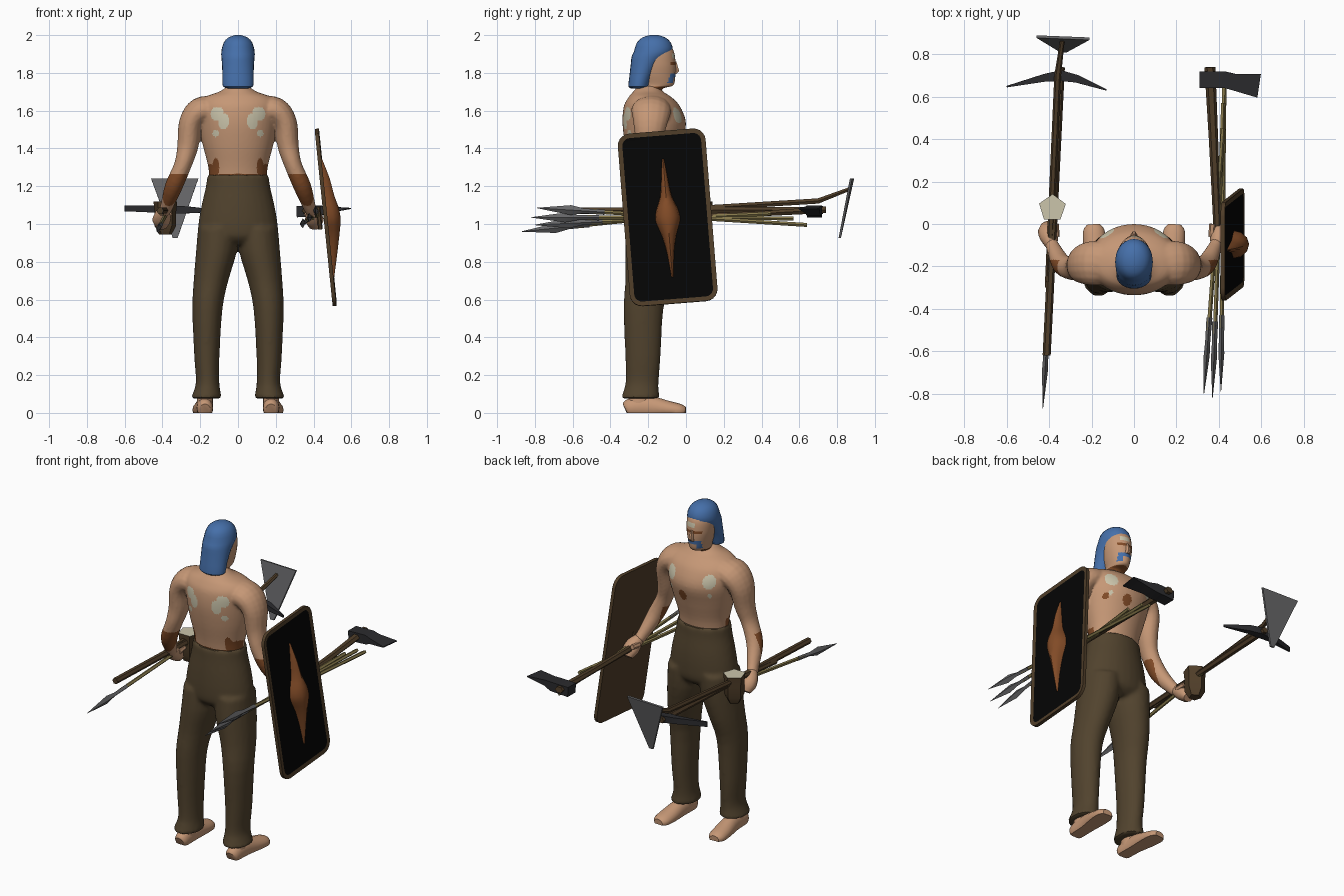
import bpy, bmesh, math
from mathutils import Vector as V, Matrix

cube = bpy.data.objects.get("Cube")
if cube:
    bpy.data.objects.remove(cube)


def material(name, *rgb):
    m = bpy.data.materials.new(name)
    m.use_nodes = True
    m.diffuse_color = (*rgb, 1)
    m.node_tree.nodes["Principled BSDF"].inputs["Base Color"].default_value = (*rgb, 1)
    return m


skin = material("skin", .56, .31, .18)
cloth = material("brown_cloth", .083, .056, .027)
blue = material("blue_hair", .06, .16, .40)
cream = material("cream_paint", .60, .56, .41)
rust = material("rust_brown", .22, .07, .02)
black = material("black_face", .0015, .0015, .0015)
steel = material("grey_steel", .13, .13, .135)
iron = material("dark_iron", .024, .024, .027)
khaki = material("khaki_shaft", .24, .19, .07)
wood = material("dark_wood", .08, .048, .022)
made = []


def add(name, bm, mats):
    bmesh.ops.recalc_face_normals(bm, faces=bm.faces)
    me = bpy.data.meshes.new(name)
    bm.to_mesh(me)
    bm.free()
    ob = bpy.data.objects.new(name, me)
    bpy.context.collection.objects.link(ob)
    for m in mats:
        me.materials.append(m)
    made.append(ob)
    return ob


def blend(a, b, c, d, t):
    """Catmull-Rom step between stations b and c."""
    return [.5 * (2*q + (r-p)*t + (2*p - 5*q + 4*r - s)*t*t + (3*q - p - 3*r + s)*t**3)
            for p, q, r, s in zip(a, b, c, d)]


def loft(name, st, mats, sides=16, steps=1, upright=False, ref=(1, 0, 0), phase=0.0):
    """Skin rings of (x, y, z, radius along ref, other radius)."""
    pts = []
    for i in range(len(st) - 1):
        nb = [st[max(i-1, 0)], st[i], st[i+1], st[min(i+2, len(st)-1)]]
        pts += [blend(*nb, k / steps) for k in range(steps)]
    pts.append(list(st[-1]))
    bm, rings = bmesh.new(), []
    for i, p in enumerate(pts):
        t = V((0, 0, 1))
        if not upright:
            t = (V(pts[min(i+1, len(pts)-1)][:3]) - V(pts[max(i-1, 0)][:3])).normalized()
        u = V(ref)
        u = (u - t * u.dot(t)).normalized()
        w = t.cross(u)
        angs = [phase + math.tau * k / sides for k in range(sides)]
        rings.append([bm.verts.new(V(p[:3]) + u*math.cos(a)*p[3] + w*math.sin(a)*p[4])
                      for a in angs])
    for lo, hi in zip(rings, rings[1:]):
        for k in range(sides):
            j = (k + 1) % sides
            bm.faces.new((lo[k], lo[j], hi[j], hi[k]))
    bm.faces.new(rings[0])
    bm.faces.new(rings[-1])
    return add(name, bm, mats)


def fuse(name, parts, mats, voxel, rounds):
    """Merge overlapping parts into one smooth skin."""
    bm = bmesh.new()
    for p in parts:
        bm.from_mesh(p.data)
        made.remove(p)
        bpy.data.objects.remove(p)
    ob = add(name, bm, mats)
    remesh = ob.modifiers.new("merge", "REMESH")
    remesh.mode, remesh.voxel_size = "VOXEL", voxel
    ob.modifiers.new("soften", "SMOOTH").iterations = rounds
    done = bpy.data.meshes.new_from_object(ob.evaluated_get(bpy.context.evaluated_depsgraph_get()))
    ob.modifiers.clear()
    ob.data = done
    return ob


def cut(ob, point, normal):
    """Keep the side the normal points to, with a flat cap."""
    bm = bmesh.new()
    bm.from_mesh(ob.data)
    res = bmesh.ops.bisect_plane(bm, geom=bm.verts[:] + bm.edges[:] + bm.faces[:],
                                 plane_co=point, plane_no=normal, clear_inner=True)
    edges = [g for g in res["geom_cut"] if isinstance(g, bmesh.types.BMEdge)]
    bmesh.ops.holes_fill(bm, edges=edges)
    bm.to_mesh(ob.data)
    bm.free()


def paint(ob, slot, rule):
    for f in ob.data.polygons:
        if rule(*f.center):
            f.material_index = slot


def rod(name, a, b, r, mat, sides=6):
    return loft(name, [(*a, r, r), (*b, r, r)], [mat], sides)


# Torso, arms and trousers as separate lofts, plus hands and feet
body = [loft("torso", [(0, -.18, 1.2, .15, .105), (0, -.18, 1.3, .157, .118),
                       (0, -.175, 1.42, .187, .147), (0, -.168, 1.53, .208, .168),
                       (0, -.18, 1.62, .215, .15), (0, -.19, 1.67, .18, .115),
                       (0, -.2, 1.70, .1, .08), (0, -.2, 1.73, .055, .055)], [skin], 48, 4, True)]
trousers = [loft("hips", [(0, -.178, .89, .12, .09), (0, -.178, .93, .205, .135),
                          (0, -.178, 1.0, .21, .143), (0, -.178, 1.1, .193, .14),
                          (0, -.18, 1.2, .17, .13), (0, -.18, 1.26, .163, .127)],
                 [cloth], 28, 3, True)]
for s, tag in ((1, "left"), (-1, "right")):
    body.append(loft("arm", [(s*.12, -.185, 1.605, .075, .1), (s*.2, -.185, 1.595, .075, .105),
                             (s*.25, -.19, 1.53, .064, .09), (s*.266, -.2, 1.41, .056, .066),
                             (s*.293, -.21, 1.31, .046, .055), (s*.34, -.19, 1.2, .047, .051),
                             (s*.375, -.125, 1.1, .035, .038), (s*.39, -.09, 1.06, .03, .033)],
                     [skin], 16, 4))
    trousers.append(loft("leg", [(s*.168, -.242, .075, .084, .104), (s*.164, -.238, .115, .071, .094),
                                 (s*.161, -.232, .17, .062, .088), (s*.165, -.228, .3, .067, .094),
                                 (s*.162, -.225, .55, .08, .106), (s*.143, -.2, .7, .092, .122),
                                 (s*.115, -.185, .85, .108, .138), (s*.105, -.178, .98, .107, .138)],
                         [cloth], 20, 3, True))
    loft(tag + "_hand", [(s*.388, -.10, 1.07, .028, .03), (s*.40, -.065, 1.045, .044, .042),
                         (s*.405, -.03, 1.015, .048, .042), (s*.405, -.005, .985, .03, .025)],
         [skin], 10, 2)
    rod(tag + "_thumb", (s*.365, -.06, 1.05), (s*.37, .0, 1.055), .015, skin)
    foot = loft(tag + "_foot", [(s*.175, -.322, .02, .028, .03), (s*.175, -.3, .025, .042, .05),
                                (s*.178, -.2, .03, .045, .06), (s*.185, -.1, .02, .054, .045),
                                (s*.19, -.03, .012, .05, .035), (s*.192, -.002, .01, .03, .022)],
                [skin], 16, 3)
    cut(foot, (0, 0, 0), (0, 0, 1))
    loft(tag + "_ankle", [(s*.175, -.245, .03, .043, .065), (s*.172, -.245, .15, .04, .055)],
         [skin], 14, 1, True)
body = fuse("bare_body", body, [skin, cream, rust], .0075, 6)
fuse("trousers", trousers, [cloth], .012, 5)


# Painted patches as ellipses seen from the front or the back
def patch(slot, chest, x0, z0, rx, rz, both=True):
    def rule(x, y, z):
        px = abs(x) if both else x
        return (y > -.17) == chest and ((px-x0)/rx)**2 + ((z-z0)/rz)**2 < 1
    paint(body, slot, rule)


patch(1, False, .11, 1.583, .036, .036)
patch(1, False, .076, 1.545, .028, .044)
patch(1, False, .118, 1.48, .018, .018)
patch(1, True, .128, 1.575, .033, .042)
patch(1, True, .13, 1.49, .01, .014)
patch(2, True, .035, 1.465, .028, .034, False)
patch(2, True, .15, 1.47, .014, .018, False)
patch(2, False, .118, 1.30, .018, .05)
patch(2, False, .145, 1.29, .02, .03)
paint(body, 2, lambda x, y, z: y < -.17 and z < 1.266)

# Head, face paint and nose
head = loft("head", [(0, -.2, 1.66, .065, .06), (0, -.185, 1.715, .055, .062),
                     (0, -.15, 1.735, .052, .082), (0, -.15, 1.79, .066, .094),
                     (0, -.15, 1.85, .076, .095), (0, -.16, 1.92, .076, .093),
                     (0, -.17, 1.97, .05, .06)], [skin, blue, rust, cream], 56, 8, True)
paint(head, 1, lambda x, y, z: y > -.12 and
      (abs(x) < .046 and 1.777 < z < 1.795 or .026 < abs(x) < .046 and 1.745 < z < 1.79))
paint(head, 2, lambda x, y, z: y > -.12 and .012 < abs(x) < .052 and 1.842 < z < 1.86)
paint(head, 2, lambda x, y, z: y > -.2 and 1.70 < z < 1.728)
paint(head, 3, lambda x, y, z: y > -.12 and -.02 < x < .045 and 1.872 < z < 1.9)
loft("nose", [(0, -.06, 1.795, .016, .012), (0, -.052, 1.81, .016, .018),
              (0, -.058, 1.86, .008, .008)], [skin], 6, 1, True)
loft("hair", [(0, -.255, 1.718, .05, .035), (0, -.25, 1.728, .08, .055),
              (0, -.238, 1.78, .082, .062), (0, -.212, 1.85, .085, .08),
              (0, -.19, 1.885, .088, .098), (0, -.172, 1.915, .088, .103),
              (0, -.17, 1.96, .076, .09), (0, -.17, 1.988, .05, .06),
              (0, -.17, 2.0, .015, .02)], [blue], 24, 2, True)

# Shield: rounded plate with a rim, tilted on its own axes
across = V((0, 1, .08)).normalized()
up = V((-.092, -.07, .9))
up = (up - across * up.dot(across)).normalized()
out = across.cross(up)
mid = V((.465, -.097, 1.035))
place = Matrix.Translation(mid) @ Matrix((across, up, out)).transposed().to_4x4()
bm = bmesh.new()
W, H, R = .233, .46, .065
ring = []
for q, (sx, sy) in enumerate(((1, 1), (-1, 1), (-1, -1), (1, -1))):
    for k in range(6):
        a = (q + k / 5) * math.pi / 2
        ring.append(bm.verts.new((sx*(W-R) + R*math.cos(a), sy*(H-R) + R*math.sin(a), -.01)))
base = bm.faces.new(ring)
ext = bmesh.ops.extrude_face_region(bm, geom=[base])["geom"]
bmesh.ops.translate(bm, vec=(0, 0, .02), verts=[g for g in ext if isinstance(g, bmesh.types.BMVert)])
face = next(g for g in ext if isinstance(g, bmesh.types.BMFace))
bmesh.ops.inset_region(bm, faces=[face], thickness=.024, depth=-.003)
face.material_index = 1
bm.transform(place)
add("shield", bm, [wood, black])
profile = [(-.32, .006, .012), (-.2, .018, .04), (-.1, .038, .062), (-.04, .06, .074),
           (0, .067, .077), (.05, .056, .072), (.11, .032, .056), (.2, .019, .042), (.31, .006, .012)]
boss = loft("shield_boss", [(*(mid + up * t), a, b) for t, a, b in profile], [rust], 12, 2, ref=across)
cut(boss, mid, out)
rod("shield_grip", mid + up*.06 - out*.035, mid - up*.06 - out*.035, .012, wood)


# Spears: shaft and flat leaf blade
def spear(name, tip, butt):
    tip, butt = V(tip), V(butt)
    d = (butt - tip).normalized()
    rod(name + "_shaft", tip + d*.3, butt, .011, khaki, 5)
    loft(name + "_blade", [(*(tip + d*t), a, b) for t, a, b in
                           ((.36, .014, .014), (.25, .012, .013), (.18, .014, .026), (0, .001, .001))],
         [steel], 4)


spear("spear_inner", (.33, -.8, .995), (.42, .45, 1.055))
spear("spear_middle", (.37, -.82, 1.035), (.42, .57, 1.03))
spear("spear_outer", (.41, -.79, 1.085), (.425, .64, .995))
spear("single_spear", (-.43, -.87, .96), (-.37, .2, 1.07))

# Axe
loft("axe_handle", [(.395, -.06, 1.035, .018, .018), (.375, .4, 1.055, .022, .016),
                    (.358, .74, 1.075, .026, .02)], [wood], 6)
loft("axe_head", [(.31, .68, 1.065, .055, .042), (.43, .68, 1.07, .055, .04),
                  (.47, .67, 1.075, .055, .025), (.59, .652, 1.082, .08, .004)],
     [iron], 4, ref=(0, 1, 0), phase=math.pi / 4)

# Pick
rod("pick_handle", (-.412, -.62, 1.07), (-.345, .74, 1.075), .019, wood)
loft("pick_head", [(-.6, .648, 1.083, .005, .022), (-.42, .69, 1.078, .026, .026),
                   (-.345, .70, 1.075, .036, .03), (-.27, .685, 1.075, .026, .026),
                   (-.13, .632, 1.07, .004, .01)], [iron], 4, ref=(0, 1, 0), phase=math.pi / 4)

# Hoe: bent handle and triangular blade
loft("hoe_handle", [(-.405, -.3, 1.06, .016, .016), (-.36, .7, 1.122, .016, .016),
                    (-.338, .865, 1.185, .011, .011)], [wood], 6)
bm = bmesh.new()
tri = bm.faces.new([bm.verts.new(p) for p in
                    ((-.46, .89, 1.24), (-.21, .88, 1.24), (-.32, .82, .925), (-.345, .82, .925))])
ext = bmesh.ops.extrude_face_region(bm, geom=[tri])["geom"]
bmesh.ops.translate(bm, vec=(0, -.012, .002), verts=[g for g in ext if isinstance(g, bmesh.types.BMVert)])
add("hoe_blade", bm, [steel])

# Five-sided cup with a cream lid
cup = loft("cup", [(-.385, .075, .945, .035, .035), (-.385, .075, .99, .06, .06),
                   (-.385, .075, 1.06, .06, .06), (-.385, .075, 1.12, .066, .066)],
           [wood, cream], 5, upright=True, phase=.3)
paint(cup, 1, lambda x, y, z: z > 1.115)

for ob in made:
    ob.select_set(True)
bpy.context.view_layer.objects.active = made[0]
bpy.ops.object.shade_smooth_by_angle(angle=math.radians(40))
